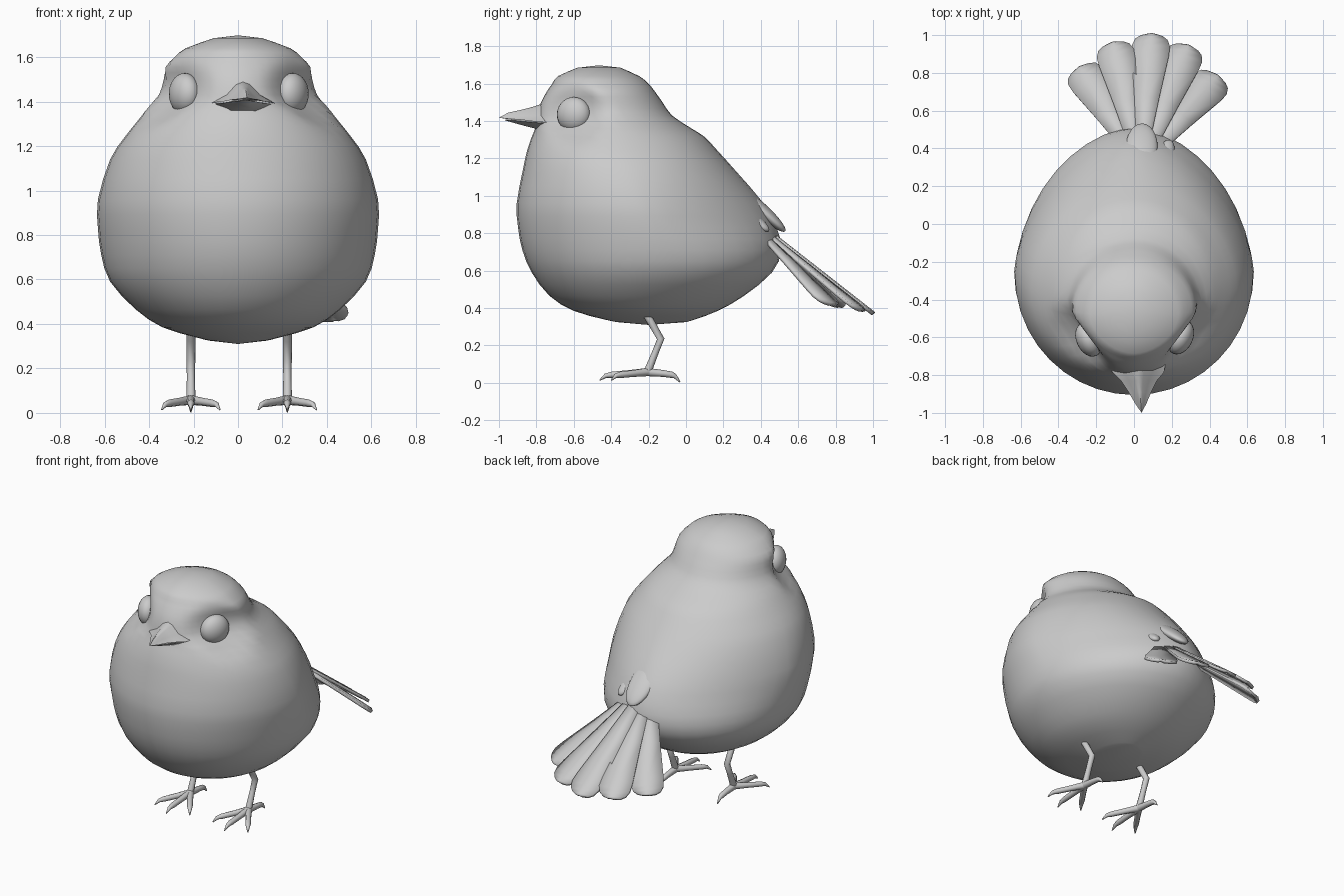
import bpy, bmesh, math
from mathutils import Vector, Matrix

if "Cube" in bpy.data.objects:
    bpy.data.objects.remove(bpy.data.objects["Cube"])


def finish(name, bm, angle=60):
    bmesh.ops.recalc_face_normals(bm, faces=bm.faces)
    me = bpy.data.meshes.new(name)
    bm.to_mesh(me)
    bm.free()
    ob = bpy.data.objects.new(name, me)
    bpy.context.collection.objects.link(ob)
    bpy.ops.object.select_all(action='DESELECT')
    ob.select_set(True)
    bpy.context.view_layer.objects.active = ob
    bpy.ops.object.shade_smooth_by_angle(angle=math.radians(angle))
    return ob


def loft(bm, rings, start=None, end=None):
    rows = [[bm.verts.new(p) for p in r] for r in rings]
    n = len(rows[0])
    for a, b in zip(rows, rows[1:]):
        for i in range(n):
            bm.faces.new((a[i], a[(i + 1) % n], b[(i + 1) % n], b[i]))
    for row, pole in ((rows[0], start), (rows[-1], end)):
        if pole is None:
            bm.faces.new(row)
        else:
            v = bm.verts.new(pole)
            for i in range(n):
                bm.faces.new((row[i], row[(i + 1) % n], v))


def ellipsoid(name, center, radii, rot):
    bm = bmesh.new()
    bmesh.ops.create_uvsphere(bm, u_segments=24, v_segments=14, radius=1)
    bm.transform(Matrix.Translation(center) @ rot @ Matrix.Diagonal((*radii, 1)))
    return finish(name, bm)


def tube(name, paths):
    cu = bpy.data.curves.new(name, 'CURVE')
    cu.dimensions = '3D'
    cu.bevel_depth = 1.0
    cu.bevel_resolution = 2
    cu.use_fill_caps = True
    for pts in paths:
        sp = cu.splines.new('POLY')
        sp.points.add(len(pts) - 1)
        for p, (x, y, z, r) in zip(sp.points, pts):
            p.co = (x, y, z, 1)
            p.radius = r
    ob = bpy.data.objects.new(name, cu)
    bpy.context.collection.objects.link(ob)
    bpy.ops.object.select_all(action='DESELECT')
    ob.select_set(True)
    bpy.context.view_layer.objects.active = ob
    bpy.ops.object.convert(target='MESH')
    bpy.ops.object.shade_smooth_by_angle(angle=math.radians(60))


# Body and head: horizontal sections (height, front y, back y, half width)
SECTIONS = [
    (.325, -.37, 0, .13), (.34, -.44, .05, .19), (.385, -.60, .17, .34),
    (.465, -.73, .31, .46), (.59, -.825, .46, .575), (.71, -.875, .51, .615),
    (.83, -.898, .485, .63), (.96, -.905, .415, .63), (1.14, -.872, .26, .575),
    (1.24, -.85, .17, .51), (1.315, -.825, .10, .45), (1.36, -.807, .03, .415),
    (1.43, -.795, -.075, .36), (1.50, -.775, -.125, .338), (1.556, -.745, -.165, .325),
    (1.60, -.715, -.20, .285), (1.64, -.685, -.25, .235), (1.685, -.58, -.35, .11),
]
rows = []
for i, s in enumerate(SECTIONS):
    rows.append(s)
    if i + 1 < len(SECTIONS):
        t = SECTIONS[i + 1]
        a = SECTIONS[max(i - 1, 0)]
        b = SECTIONS[min(i + 2, len(SECTIONS) - 1)]
        rows.append(tuple((9 * (p + q) - u - v) / 16 for p, q, u, v in zip(s, t, a, b)))

EYES = [Vector((-.24, -.612, 1.435)), Vector((.247, -.60, 1.435))]
SEG = 40
rings = []
for z, yf, yb, hw in rows:
    yc = yf + .48 * (yb - yf)
    p_back = 2 - .4 * math.exp(-((z - .9) / .25) ** 2)
    p_front = 1.8 if z > 1.38 else 2
    ring = []
    for k in range(SEG):
        a = 2 * math.pi * k / SEG
        s, c = math.sin(a), math.cos(a)
        e = 2 / (p_back if c > 0 else p_front)
        x = math.copysign(abs(s) ** e, s) * hw
        y = yc + math.copysign(abs(c) ** e, c) * ((yb - yc) if c > 0 else (yc - yf))
        # eye sockets
        d = math.hypot(y + .60, z - 1.435) / .17
        if d < 1 and abs(x) > .1:
            x -= math.copysign(.075 * (1 - d * d), x)
        ring.append((x, y, z))
    rings.append(ring)
bm = bmesh.new()
loft(bm, rings, (0, -.2, .31), (0, -.465, 1.698))
finish("body", bm)

# Eyes
for side, name, c in ((-1, "left_eye", EYES[0]), (1, "right_eye", EYES[1])):
    ellipsoid(name, c, (.065, .095, .093), Matrix.Rotation(-side * math.radians(25), 4, 'Z'))


# Beak: sections (centre x, y, half width, top z, corner z, bottom z)
def beak(name, secs, tip):
    rs = []
    for cx, y, w, top, mid, bot in secs:
        h = top - mid
        rs.append([(cx - w, y, mid), (cx - .55 * w, y, mid + .38 * h), (cx - .22 * w, y, mid + .88 * h),
                   (cx, y, top), (cx + .22 * w, y, mid + .88 * h), (cx + .55 * w, y, mid + .38 * h),
                   (cx + w, y, mid), (cx + .5 * w, y, bot), (cx - .5 * w, y, bot)])
    b = bmesh.new()
    loft(b, rs, None, tip)
    finish(name, b, 50)


beak("upper_beak", [(.02, -.72, .15, 1.50, 1.39, 1.40), (.022, -.785, .137, 1.487, 1.395, 1.405),
                    (.026, -.83, .095, 1.473, 1.40, 1.41), (.031, -.89, .06, 1.458, 1.408, 1.41),
                    (.036, -.95, .03, 1.445, 1.412, 1.41)], (.04, -1.0, 1.418))
beak("lower_beak", [(.02, -.72, .135, 1.41, 1.388, 1.345), (.022, -.785, .125, 1.41, 1.39, 1.355),
                    (.026, -.84, .08, 1.412, 1.395, 1.368), (.032, -.91, .042, 1.412, 1.402, 1.387)],
     (.038, -.975, 1.406))

# Legs and feet
for name, x in (("left", -.212), ("right", .222)):
    tube(name + "_leg", [[(x, -.235, .40, .02), (x, -.19, .33, .02), (x, -.135, .235, .02),
                          (x, -.165, .16, .018), (x, -.205, .06, .021)]])
    toes = []
    for dx, ty in ((-.115, -.375), (0, -.43), (.115, -.375)):
        base, tip = Vector((x, -.205)), Vector((x + dx, ty))
        q = [base.lerp(tip, f) for f in (0, .45, .85, 1, 1.14)]
        toes.append([(v.x, v.y, z, r) for v, z, r in zip(
            q, (.058, .05, .043, .038, .014), (.022, .018, .017, .012, .003))])
    toes.append([(x, -.205, .058, .022), (x, -.12, .05, .018), (x, -.075, .043, .017),
                 (x, -.058, .035, .012), (x, -.032, .004, .003)])
    tube(name + "_foot", toes)

# Tail: a drooping fan of five feathers
TIPS = [(-.285, .825, .405), (-.11, .955, .385), (.095, 1.0, .368), (.285, .94, .385), (.44, .78, .415)]
for i, tip in zip(range(-2, 3), TIPS):
    tip = Vector(tip)
    base = Vector((.045 + .032 * i, .39, .845 - .014 * abs(i)))
    along = tip - base
    normal = Vector((.18 * i, .65, .76)).normalized()
    across = along.cross(normal).normalized()
    half = [(0, .03), (.45, .065), (.82, .098), (.9, .1), (.955, .085), (.985, .058), (1, .02)]
    bm = bmesh.new()
    left = [bm.verts.new(base + along * t - across * w) for t, w in half]
    mid = [bm.verts.new(base + along * t + normal * .006) for t, w in half]
    right = [bm.verts.new(base + along * t + across * w) for t, w in half]
    for k in range(len(half) - 1):
        bm.faces.new((left[k], mid[k], mid[k + 1], left[k + 1]))
        bm.faces.new((mid[k], right[k], right[k + 1], mid[k + 1]))
    ob = finish("tail_feather_%d" % (i + 3), bm, 40)
    sol = ob.modifiers.new("thickness", 'SOLIDIFY')
    sol.thickness = .018
    sol.offset = 0

# Rump coverts overlapping the tail root
for name, c, direction, radii in (
        ("rump_covert", (.04, .405, .925), (.03, .72, -.66), (.085, .17, .035)),
        ("left_covert", (-.085, .365, .87), (-.25, .75, -.55), (.045, .10, .03)),
        ("right_covert", (.165, .365, .87), (.25, .75, -.55), (.045, .10, .03))):
    yd = Vector(direction).normalized()
    xd = yd.cross(Vector((0, 0, 1))).normalized()
    rot = Matrix((xd, yd, xd.cross(yd))).transposed().to_4x4()
    ellipsoid(name, c, radii, rot)
